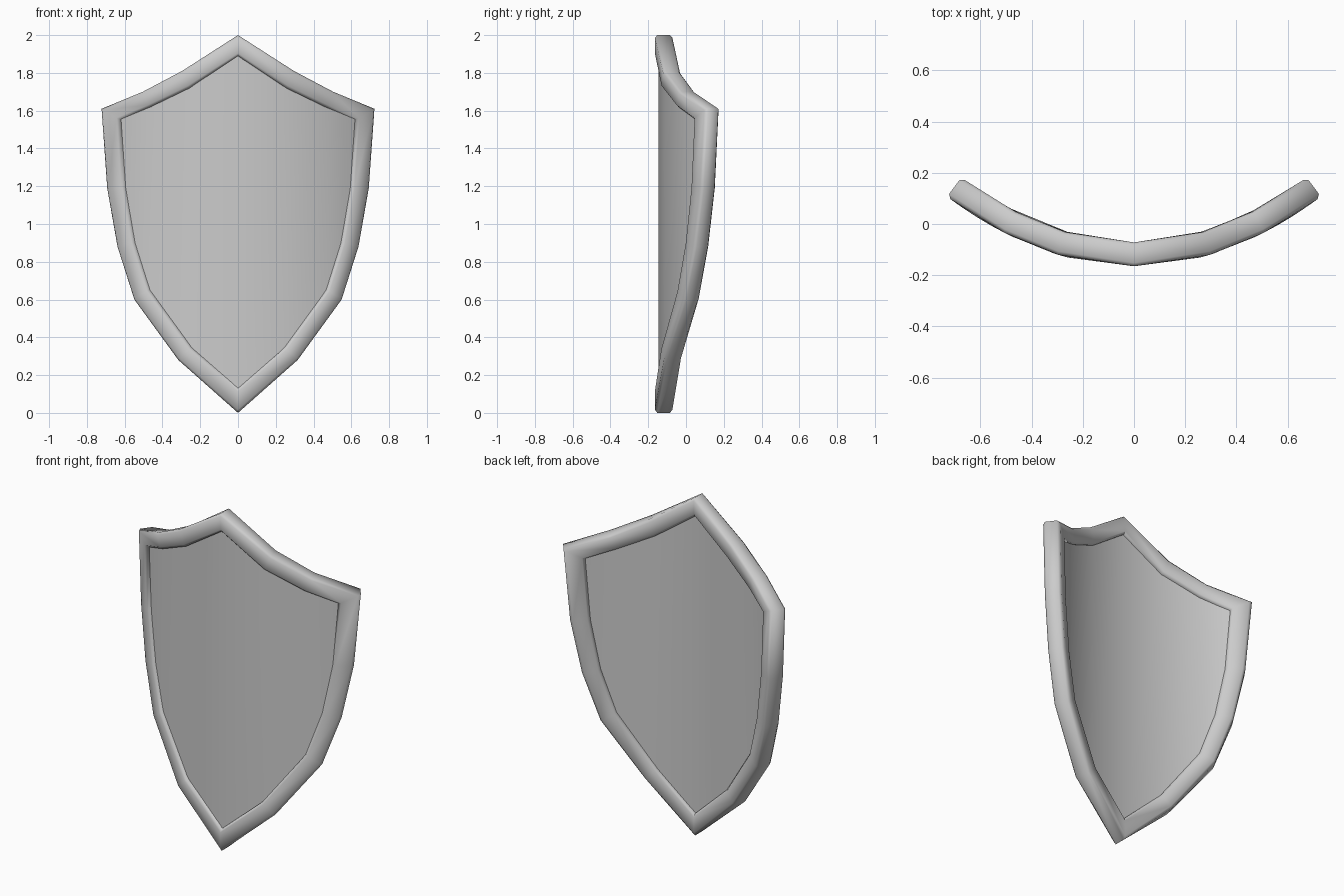
import bpy, bmesh, math

cube = bpy.data.objects.get("Cube")
if cube:
    bpy.data.objects.remove(cube, do_unlink=True)

metal = bpy.data.materials.new("grey_metal")
metal.use_nodes = True
GREY = (0.6, 0.6, 0.6, 1)
metal.diffuse_color = GREY
metal.node_tree.nodes["Principled BSDF"].inputs["Base Color"].default_value = GREY

# Half outlines (x, z) from the top point round to the bottom tip
OUTER = [(0, 2), (.30, 1.81), (.51, 1.70), (.73, 1.61), (.70, 1.19),
         (.645, .88), (.555, .60), (.32, .28), (0, 0)]
INNER = [(0, 1.89), (.26, 1.72), (.47, 1.62), (.63, 1.555), (.605, 1.19),
         (.555, .90), (.475, .65), (.25, .345), (0, .13)]
CORNER = 3
THICK = .093
CURVE = .51


def bend(x, z, depth):
    """Wrap a flat point onto the curved shield, pushed back along its normal."""
    a = math.atan(2 * CURVE * x)
    return (x - depth * math.sin(a), CURVE * x * x - .165 + depth * math.cos(a), z)


def between(w):
    """Half outline part way from the outer edge (0) to the inner edge (1)."""
    return [(a + (c - a) * w, b + (d - b) * w) for (a, b), (c, d) in zip(OUTER, INNER)]


def height(chain, x):
    """Height of a chain of points, sorted by x, at x."""
    for (x0, z0), (x1, z1) in zip(chain, chain[1:]):
        if x <= x1:
            return z0 + (z1 - z0) * (x - x0) / (x1 - x0)
    return chain[-1][1]


def finish(name, bm, angle):
    bmesh.ops.remove_doubles(bm, verts=bm.verts, dist=.0005)
    mesh = bpy.data.meshes.new(name)
    bm.to_mesh(mesh)
    bm.free()
    mesh.materials.append(metal)
    obj = bpy.data.objects.new(name, mesh)
    bpy.context.collection.objects.link(obj)
    bpy.ops.object.select_all(action='DESELECT')
    obj.select_set(True)
    bpy.context.view_layer.objects.active = obj
    bpy.ops.object.shade_smooth_by_angle(angle=math.radians(angle))


# Rim: a chamfered section swept round the outline
bm = bmesh.new()
w, c = .13, .013
section = [(w, 0), (1 - w, 0), (1, c), (1, THICK - c),
           (1 - w, THICK), (w, THICK), (0, THICK - c), (0, c)]
rings = []
for across, depth in section:
    half = between(across)
    loop = half + [(-x, z) for x, z in half[-2:0:-1]]
    rings.append([bm.verts.new(bend(x, z, depth)) for x, z in loop])
count = len(rings[0])
for i, ring in enumerate(rings):
    after = rings[(i + 1) % len(rings)]
    for j in range(count):
        k = (j + 1) % count
        bm.faces.new((ring[j], ring[k], after[k], after[j]))
bmesh.ops.recalc_face_normals(bm, faces=bm.faces)
finish("rim", bm, 60)

# Panel: vertical strips front and back, their edges tucked inside the rim
bm = bmesh.new()
edge = between(.85)
top, bottom = edge[:CORNER + 1], edge[:CORNER - 1:-1]
columns = [x for x, z in bottom]
columns = [-x for x in columns[:0:-1]] + columns
for depth, front in ((.02, True), (THICK - .02, False)):
    pairs = [[bm.verts.new(bend(x, height(chain, abs(x)), depth))
              for chain in (bottom, top)] for x in columns]
    for (a, b), (d, e) in zip(pairs, pairs[1:]):
        face = [a, d, e, b]
        bm.faces.new(face if front else face[::-1])
finish("panel", bm, 40)
